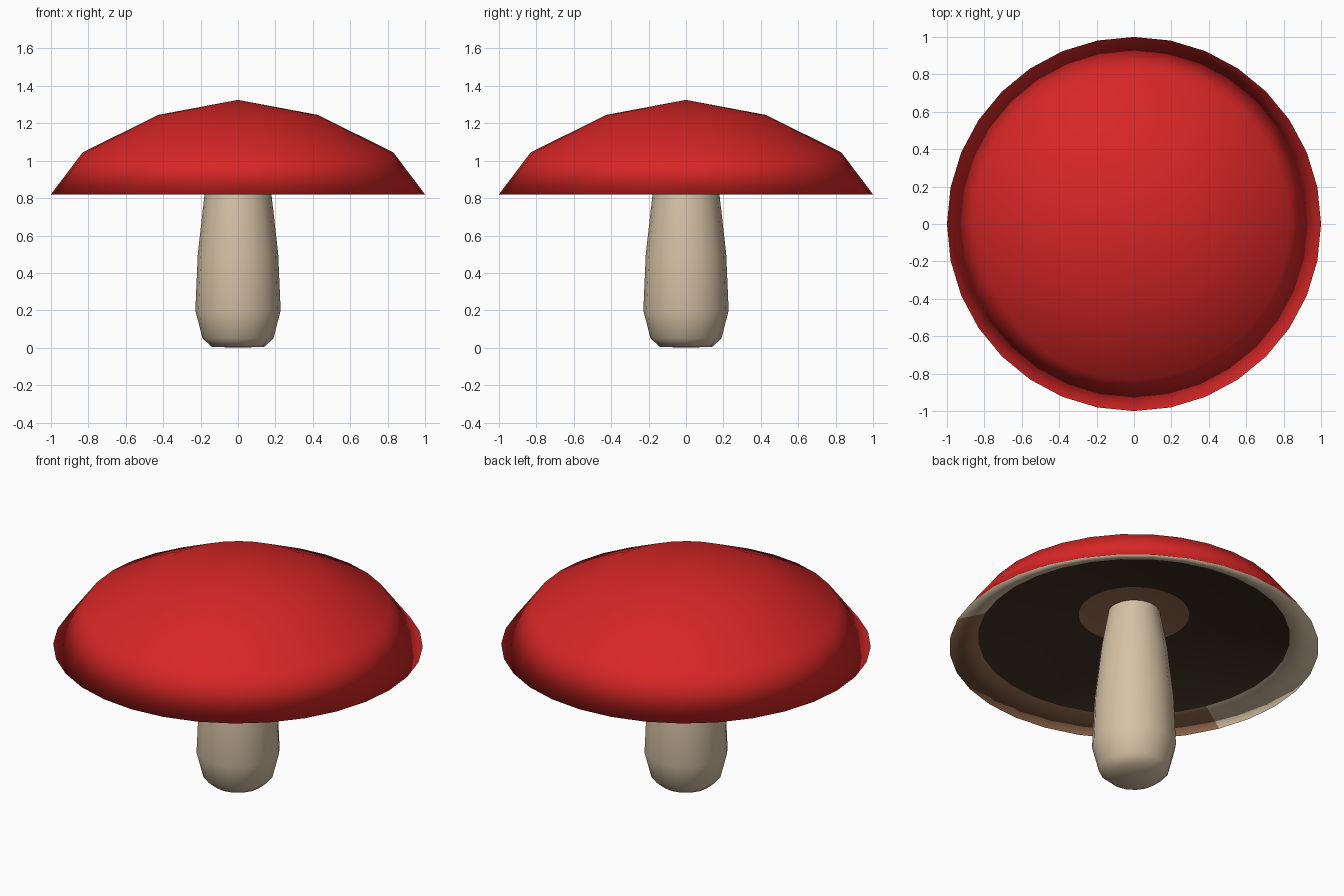
import bpy, bmesh, math

if "Cube" in bpy.data.objects:
    bpy.data.objects.remove(bpy.data.objects["Cube"])


def material(name, rgb):
    m = bpy.data.materials.new(name)
    m.diffuse_color = (*rgb, 1)
    m.use_nodes = True
    m.node_tree.nodes["Principled BSDF"].inputs["Base Color"].default_value = m.diffuse_color
    return m


RED = material("cap red", (0.68, 0.019, 0.019))
TAN = material("stem tan", (0.67, 0.535, 0.376))
BROWN = material("gill brown", (0.342, 0.162, 0.084))
DARK = material("gill dark", (0.048, 0.030, 0.018))


def lathe(name, profile, sides, mats, rule):
    """Turn a (radius, height) profile about z; rule(band, centre) gives the material slot."""
    bm = bmesh.new()
    rings = []
    for r, z in profile:
        n = sides if r > 0 else 1
        rings.append([bm.verts.new((r * math.cos(math.tau * i / sides),
                                    r * math.sin(math.tau * i / sides), z))
                      for i in range(n)])
    for band, (a, b) in enumerate(zip(rings, rings[1:])):
        for i in range(sides):
            j = (i + 1) % sides
            corners = [a[i % len(a)], a[j % len(a)], b[j % len(b)], b[i % len(b)]]
            face = bm.faces.new(list(dict.fromkeys(corners)))
            face.smooth = True
            face.material_index = rule(band, face.calc_center_median())
    bmesh.ops.recalc_face_normals(bm, faces=bm.faces[:])
    me = bpy.data.meshes.new(name)
    bm.to_mesh(me)
    bm.free()
    for m in mats:
        me.materials.append(m)
    ob = bpy.data.objects.new(name, me)
    bpy.context.collection.objects.link(ob)
    return ob


# Cap: red dome, pale lip underneath (brown toward the front), dark gills, brown collar
def cap_colour(band, c):
    if band < 3:
        return 0
    if band == 3:
        return 2 if c.y < -0.35 else 1
    return 3 if band == 4 else 2


lathe("mushroom_cap",
      [(0, 1.325), (0.425, 1.245), (0.83, 1.045), (1.0, 0.82),
       (0.845, 0.88), (0.30, 1.02), (0, 1.04)],
      32, [RED, TAN, BROWN, DARK], cap_colour)

# Stem: bulging column, narrowing up into the cap
lathe("mushroom_stem",
      [(0, 0), (0.14, 0.005), (0.19, 0.05), (0.228, 0.2),
       (0.215, 0.5), (0.18, 0.81), (0.14, 1.035)],
      16, [TAN], lambda band, c: 0)
